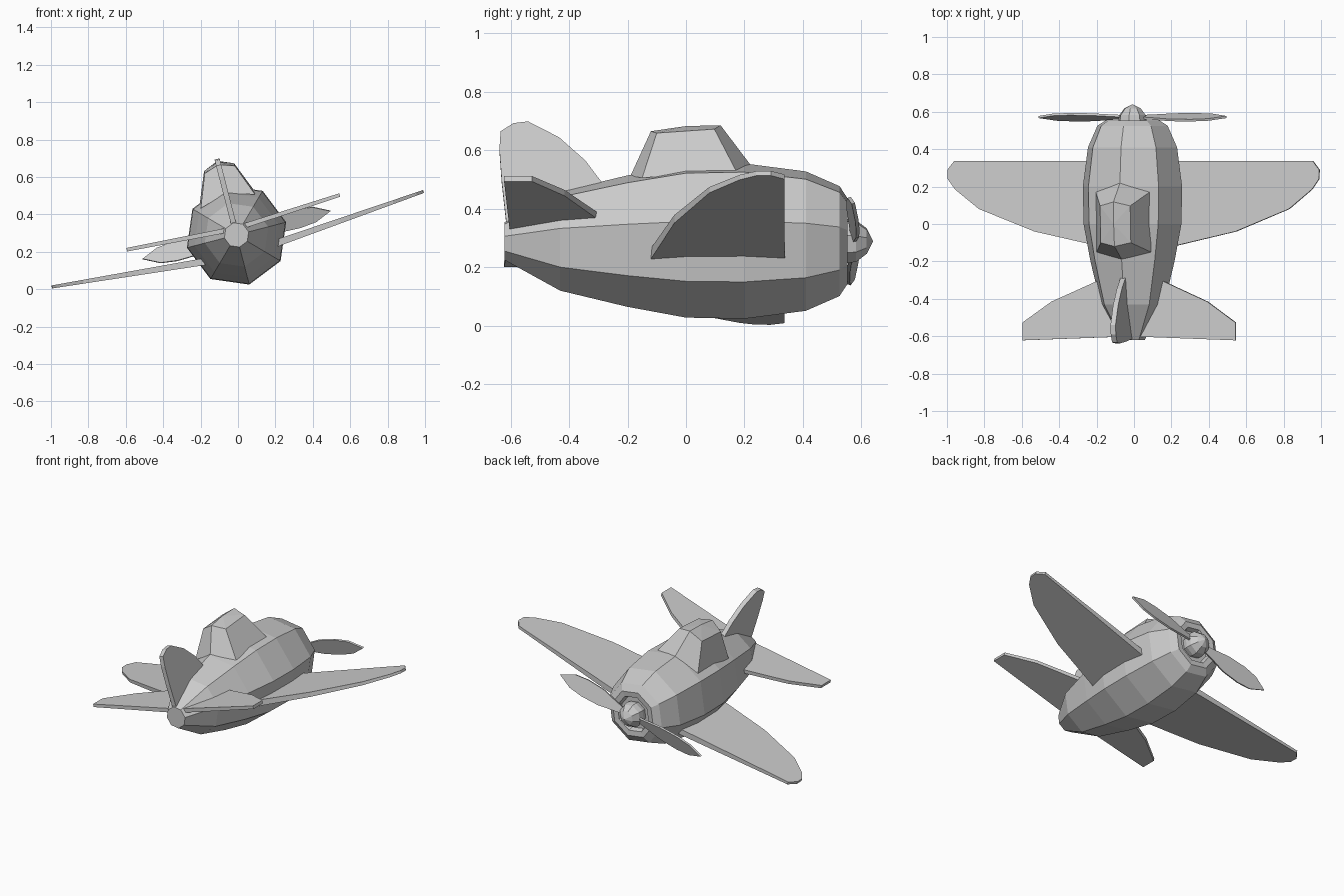
import bpy, bmesh, math
from mathutils import Matrix, Vector

if "Cube" in bpy.data.objects:
    bpy.data.objects.remove(bpy.data.objects["Cube"])

# Whole aircraft is banked about its long axis
BANK = Matrix.Translation((-0.008, 0, 0.29)) @ Matrix.Rotation(math.radians(-14.4), 4, 'Y')


def finish(name, bm, mirror=False, local=Matrix.Identity(4)):
    bmesh.ops.recalc_face_normals(bm, faces=bm.faces)
    mesh = bpy.data.meshes.new(name)
    bm.to_mesh(mesh)
    bm.free()
    ob = bpy.data.objects.new(name, mesh)
    bpy.context.collection.objects.link(ob)
    ob.matrix_world = BANK @ local
    if mirror:
        mod = ob.modifiers.new("mirror", 'MIRROR')
        mod.use_axis[0] = True
        mod.use_mirror_merge = False
    return ob


def lathe(name, profile, sides=8):
    """Faceted body around the y axis from (y, radius) pairs, capped at both ends."""
    bm = bmesh.new()
    rings = []
    for y, r in profile:
        rings.append([bm.verts.new((r * math.cos(i * math.tau / sides), y,
                                    r * math.sin(i * math.tau / sides))) for i in range(sides)])
    for a, b in zip(rings, rings[1:]):
        for i in range(sides):
            j = (i + 1) % sides
            bm.faces.new((a[i], a[j], b[j], b[i]))
    bm.faces.new(rings[0])
    bm.faces.new(rings[-1])
    bmesh.ops.remove_doubles(bm, verts=bm.verts, dist=0.0005)
    return finish(name, bm)


def plate(name, outline, normal, thick, mirror=False, local=Matrix.Identity(4)):
    """Solid plate from a 3D outline; thick(point) gives the local thickness."""
    bm = bmesh.new()
    sheets = []
    for s in (0.5, -0.5):
        sheets.append([bm.verts.new(Vector(p) + Vector(normal) * s * thick(p)) for p in outline])
        bm.faces.new(sheets[-1])
    a, b = sheets
    for i in range(len(a)):
        j = (i + 1) % len(a)
        bm.faces.new((a[i], a[j], b[j], b[i]))
    return finish(name, bm, mirror, local)


# Fuselage: octagonal body with a recessed nose opening
lathe("fuselage", [(-0.62, 0.067), (-0.43, 0.175), (-0.2, 0.232), (0, 0.27), (0.2, 0.274),
                   (0.41, 0.246), (0.525, 0.194), (0.553, 0.15), (0.55, 0.115), (0.52, 0.105)])

# Spinner
lathe("spinner", [(0.51, 0.07), (0.55, 0.078), (0.582, 0.073), (0.618, 0.045), (0.64, 0.0)])

# Main wings with slight dihedral
wing = [(0.1, 0.338), (0.99, 0.336), (1.026, 0.29), (1.024, 0.24), (0.985, 0.185),
        (0.855, 0.08), (0.555, -0.04), (0.2, -0.12), (0.1, -0.13)]
plate("wings", [(x, y, -0.113 + 0.087 * x) for x, y in wing], (0, 0, 1),
      lambda p: 0.043 - 0.026 * p[0], True)

# Tailplane
tail = [(0.03, -0.25), (0.17, -0.3), (0.43, -0.415), (0.588, -0.527), (0.588, -0.622),
        (0.06, -0.603), (0.03, -0.602)]
plate("tailplane", [(x, y, 0.034 + 0.06 * x) for x, y in tail], (0, 0, 1),
      lambda p: 0.026 - 0.012 * p[0], True)

# Tail fin
fin = [(-0.27, 0.16), (-0.29, 0.207), (-0.345, 0.282), (-0.434, 0.363), (-0.54, 0.419),
       (-0.59, 0.413), (-0.634, 0.384), (-0.638, 0.32), (-0.63, 0.207), (-0.612, 0.04), (-0.45, 0.04)]
plate("tail_fin", [(0, y, z) for y, z in fin], (1, 0, 0), lambda p: 0.028)

# Canopy: six-sided glasshouse with a ridged roof
bm = bmesh.new()
base = [bm.verts.new(p) for p in [(0, 0.22, 0.27), (0.15, 0.172, 0.208), (0.15, -0.15, 0.185),
                                  (0, -0.19, 0.23), (-0.15, -0.15, 0.185), (-0.15, 0.172, 0.208)]]
roof = [bm.verts.new(p) for p in [(0, 0.118, 0.409), (0.083, 0.097, 0.374), (0.083, -0.1, 0.36),
                                  (0, -0.12, 0.388), (-0.083, -0.1, 0.36), (-0.083, 0.097, 0.374)]]
ridge = bm.verts.new((0, 0, 0.406))
for i in range(6):
    j = (i + 1) % 6
    bm.faces.new((base[i], base[j], roof[j], roof[i]))
    bm.faces.new((roof[i], roof[j], ridge))
bm.faces.new(base)
finish("canopy", bm)

# Propeller: two pitched leaf blades
leaf = [(0.04, 0.015), (0.12, 0.03), (0.22, 0.054), (0.34, 0.058), (0.43, 0.046), (0.518, 0.0),
        (0.43, -0.04), (0.34, -0.05), (0.22, -0.046), (0.12, -0.028), (0.04, -0.015)]
for k, side in enumerate(("right", "left")):
    turn = (Matrix.Translation((0, 0.572, 0)) @ Matrix.Rotation(k * math.pi, 4, 'Y')
            @ Matrix.Rotation(math.radians(18), 4, 'X'))
    plate("propeller_blade_" + side, [(x, 0, z) for x, z in leaf], (0, 1, 0),
          lambda p: 0.012, False, turn)
